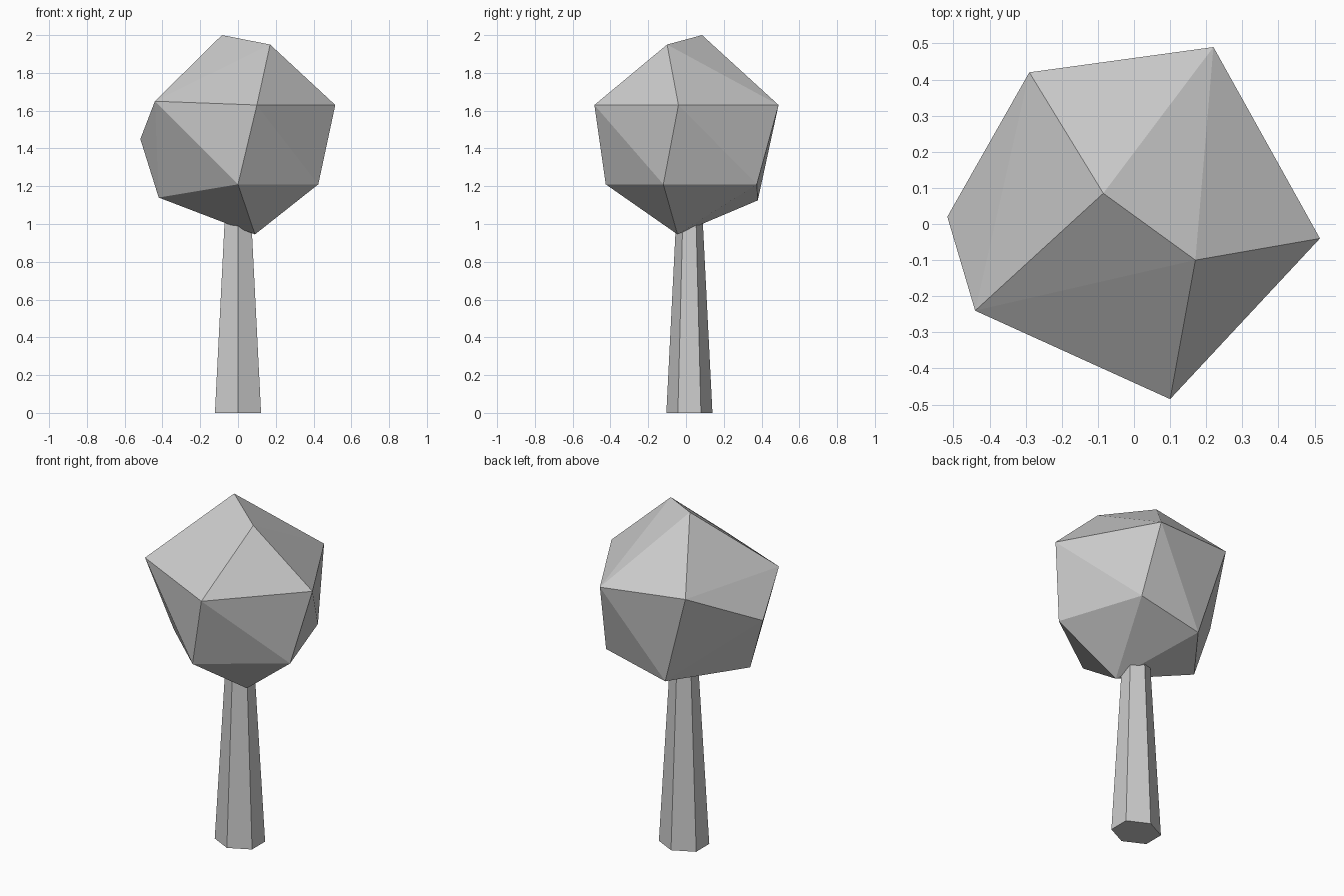
import bpy, bmesh

if "Cube" in bpy.data.objects:
    bpy.data.objects.remove(bpy.data.objects["Cube"])


def make_object(name, bm):
    bmesh.ops.recalc_face_normals(bm, faces=bm.faces[:])
    mesh = bpy.data.meshes.new(name)
    bm.to_mesh(mesh)
    bm.free()
    obj = bpy.data.objects.new(name, mesh)
    bpy.context.collection.objects.link(obj)
    return obj


# Trunk: tapered six-sided prism, slightly wider in x, corners on the y axis
TRUNK_TOP = 1.05
bm = bmesh.new()
bmesh.ops.create_cone(bm, cap_ends=True, segments=6,
                      radius1=0.122, radius2=0.069, depth=TRUNK_TOP)
for v in bm.verts:
    v.co.x *= 1.155
    v.co.y += 0.018
    v.co.z += TRUNK_TOP / 2
make_object("trunk", bm)

# Crown: faceted irregular ball, the hull of a few corner points
crown_rings = [
    # top ridge
    (-0.085, 0.085, 2.0), (0.17, -0.10, 1.95),
    # upper ring
    (0.515, -0.04, 1.63), (0.22, 0.49, 1.63), (-0.29, 0.42, 1.667),
    (-0.517, 0.02, 1.45), (-0.44, -0.24, 1.65), (0.10, -0.485, 1.63),
    # lower ring
    (0.0, -0.425, 1.21), (0.425, -0.12, 1.21), (0.26, 0.375, 1.21),
    (-0.13, 0.38, 1.125), (-0.42, 0.0, 1.14),
    # bottom tip
    (0.09, -0.045, 0.945),
]
bm = bmesh.new()
for p in crown_rings:
    bm.verts.new(p)
bmesh.ops.convex_hull(bm, input=bm.verts[:])
make_object("crown", bm)
